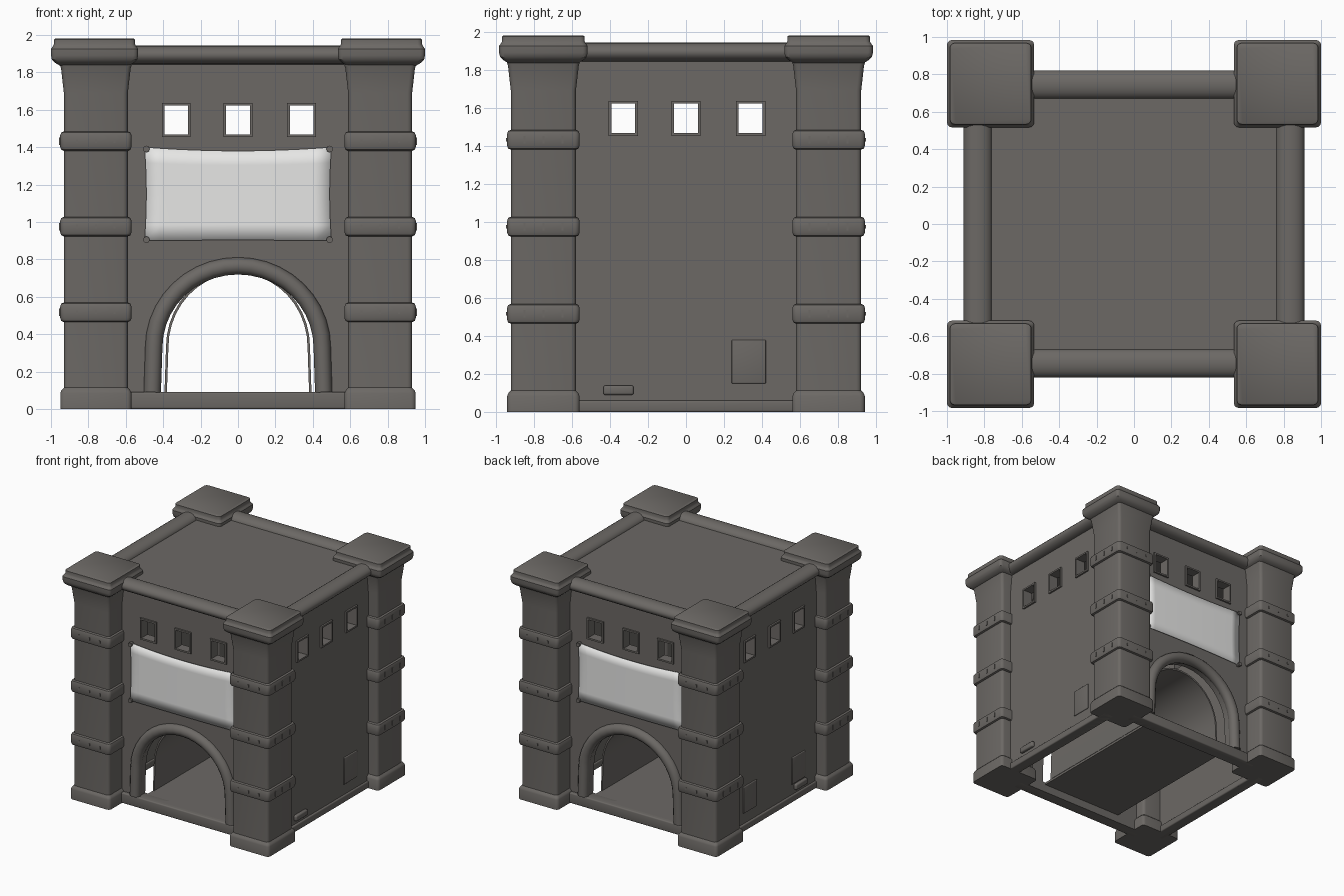
import bpy, bmesh, math
from mathutils import Matrix, Vector

if "Cube" in bpy.data.objects:
    bpy.data.objects.remove(bpy.data.objects["Cube"])


def material(name, rgb):
    m = bpy.data.materials.new(name)
    m.use_nodes = True
    m.diffuse_color = (*rgb, 1)
    bsdf = m.node_tree.nodes["Principled BSDF"]
    bsdf.inputs["Base Color"].default_value = (*rgb, 1)
    bsdf.inputs["Roughness"].default_value = 0.9
    return m


STONE = material("dark_stone", (0.15, 0.14, 0.13))
CLOTH = material("pale_cloth", (0.8, 0.8, 0.79))


def finish(bm, name, mat=STONE, smooth=True):
    bmesh.ops.recalc_face_normals(bm, faces=bm.faces)
    mesh = bpy.data.meshes.new(name)
    bm.to_mesh(mesh)
    bm.free()
    mesh.materials.append(mat)
    ob = bpy.data.objects.new(name, mesh)
    bpy.context.collection.objects.link(ob)
    if smooth:
        select(ob)
        bpy.ops.object.shade_smooth_by_angle(angle=math.radians(35))
    return ob


def select(ob):
    bpy.ops.object.select_all(action="DESELECT")
    ob.select_set(True)
    bpy.context.view_layer.objects.active = ob


def add_box(bm, center, size):
    mat = Matrix.Translation(center) @ Matrix.Diagonal((*size, 1))
    bmesh.ops.create_cube(bm, size=1, matrix=mat)


def box(name, center, size, bevel=0.0):
    bm = bmesh.new()
    add_box(bm, center, size)
    if bevel:
        bmesh.ops.bevel(bm, geom=bm.edges[:], offset=bevel, segments=3, profile=0.5, affect="EDGES")
    return finish(bm, name)


def loft(bm, rings, caps=True):
    """Skin a list of closed rings of points."""
    loops = [[bm.verts.new(p) for p in ring] for ring in rings]
    n = len(loops[0])
    for a, b in zip(loops, loops[1:]):
        for i in range(n):
            j = (i + 1) % n
            bm.faces.new((a[i], a[j], b[j], b[i]))
    if caps:
        bm.faces.new(loops[0])
        bm.faces.new(loops[-1])


def rounded_square(cx, cy, z, half, radius=0.025):
    pts = []
    for q in range(4):
        for k in range(4):
            a = math.pi / 2 * (q + k / 3)
            mid = math.pi / 2 * q + math.pi / 4
            ox = math.copysign(half - radius, math.cos(mid))
            oy = math.copysign(half - radius, math.sin(mid))
            pts.append((cx + ox + radius * math.cos(a), cy + oy + radius * math.sin(a), z))
    return pts


def stack(name, cx, cy, profile):
    bm = bmesh.new()
    loft(bm, [rounded_square(cx, cy, z, h) for z, h in profile])
    return finish(bm, name)


def arch(width, top, bottom=0.09, spring=0.33, steps=20):
    """Arch outline in x, z, from foot to foot."""
    arc = [(width * math.cos(math.pi * i / steps), spring + (top - spring) * math.sin(math.pi * i / steps))
           for i in range(steps + 1)]
    return [(width + 0.008, bottom)] + arc + [(-width - 0.008, bottom)]


def cut(target, cutter):
    mod = target.modifiers.new("cut", "BOOLEAN")
    mod.operation, mod.solver, mod.object = "DIFFERENCE", "EXACT", cutter
    select(target)
    bpy.ops.object.modifier_apply(modifier=mod.name)
    bpy.data.objects.remove(cutter)


WX, WY = 0.84, 0.745          # outer wall planes
WIN_Z = 1.545
SLOTS = (-0.33, 0, 0.34)

# hollow wall shell, open below, with window and gate openings
walls = box("walls", (0, 0, 0.95), (2 * WX, 2 * WY, 1.9))
cut(walls, box("cavity_cutter", (0, 0, 0.85), (2 * WX - 0.15, 2 * WY - 0.15, 2)))
for s in SLOTS:
    cut(walls, box("window_cutter", (s, 0, WIN_Z), (0.13, 3, 0.16)))
    cut(walls, box("window_cutter", (0, s, WIN_Z), (3, 0.13, 0.16)))
bm = bmesh.new()
loft(bm, [[(x, y, z) for x, z in arch(0.41, 0.735)] for y in (-1, 1)])
cut(walls, finish(bm, "gate_cutter"))
select(walls)
bpy.ops.object.shade_smooth_by_angle(angle=math.radians(35))

# window frames on all four walls
bm = bmesh.new()
for s in SLOTS:
    for side in (-1, 1):
        for e in (-1, 1):
            add_box(bm, (s + e * 0.07, side * WY, WIN_Z), (0.014, 0.03, 0.184))
            add_box(bm, (s, side * WY, WIN_Z + e * 0.085), (0.126, 0.03, 0.014))
            add_box(bm, (side * WX, s + e * 0.07, WIN_Z), (0.03, 0.014, 0.184))
            add_box(bm, (side * WX, s, WIN_Z + e * 0.085), (0.03, 0.126, 0.014))
finish(bm, "window_frames", smooth=False)

# vaulted passage running front to back
bm = bmesh.new()
outer, inner = arch(0.385, 0.74), arch(0.372, 0.725)
section = outer + inner[::-1]
loft(bm, [[(x, y, z) for x, z in section] for y in (-0.6, 0.6)])
finish(bm, "passage_vault")
box("passage_floor", (0, 0, 0.08), (0.78, 1.4, 0.02))

for side, label in ((-1, "front"), (1, "back")):
    # rounded moulding round the gate
    bm = bmesh.new()
    path = [Vector((x, side * WY, z)) for x, z in arch(0.45, 0.765)]
    rings = []
    for i, p in enumerate(path):
        t = (path[min(i + 1, len(path) - 1)] - path[max(i - 1, 0)]).normalized()
        across = t.cross(Vector((0, 1, 0)))
        rings.append([p + 0.046 * (across * math.cos(a) + Vector((0, 1, 0)) * math.sin(a))
                      for a in (math.tau * k / 12 for k in range(12))])
    loft(bm, rings)
    finish(bm, label + "_gate_moulding")

    # stretched cloth with drawn-in edges
    bm = bmesh.new()
    bmesh.ops.create_grid(bm, x_segments=12, y_segments=6, size=1)
    for v in bm.verts:
        u, w = v.co.x, v.co.y
        sag = 0.08 if w > 0 else 0.01
        v.co = (0.5 * u * (1 - 0.02 * (1 - w * w)),
                side * (WY + 0.012 + 0.008 * (1 - u * u)),
                1.15 + 0.25 * w * (1 - sag * (1 - u * u)))
    cloth = finish(bm, label + "_banner", CLOTH)
    thick = cloth.modifiers.new("thickness", "SOLIDIFY")
    thick.thickness, thick.offset = 0.006, 0

    # pegs holding the cloth corners
    bm = bmesh.new()
    for sx in (-1, 1):
        for z in (0.905, 1.39):
            pose = Matrix.Translation((sx * 0.49, side * (WY + 0.012), z)) @ Matrix.Rotation(math.pi / 2, 4, "X")
            bmesh.ops.create_cone(bm, cap_ends=True, segments=8, radius1=0.018, radius2=0.018,
                                  depth=0.045, matrix=pose)
    finish(bm, label + "_banner_pegs")

    # sills at the foot of the walls
    box(label + "_sill", (0, side * (WY - 0.02), 0.045), (1.3, 0.1, 0.09), 0.01)
    box(("left" if side > 0 else "right") + "_sill", (side * (WX - 0.035), 0, 0.03), (0.1, 1.3, 0.06), 0.01)

# rounded parapet rails
for side in (-1, 1):
    for name, spot, turn, length in (("cross_rail", (0, side * 0.745, 1.893), "Y", 1.3),
                                     ("side_rail", (side * 0.835, 0, 1.893), "X", 1.3)):
        bm = bmesh.new()
        bmesh.ops.create_cone(bm, cap_ends=True, segments=20, radius1=0.076, radius2=0.076, depth=length,
                              matrix=Matrix.Rotation(math.pi / 2, 4, turn))
        bmesh.ops.scale(bm, vec=(1, 1, 0.66), verts=bm.verts)
        bmesh.ops.translate(bm, vec=spot, verts=bm.verts)
        finish(bm, name)

# corner towers with plinth, three bands and a flared cap
BAND = [(-0.052, 0.172), (-0.046, 0.185), (-0.03, 0.191), (0.03, 0.191), (0.046, 0.185), (0.052, 0.172)]
for sx in (-1, 1):
    for sy in (-1, 1):
        cx, cy = sx * 0.76, sy * 0.75
        stack("tower_shaft", cx, cy, [(0.05, 0.171), (1.69, 0.171), (1.75, 0.178), (1.82, 0.186), (1.87, 0.2)])
        stack("tower_plinth", cx, cy, [(0, 0.19), (0.085, 0.19), (0.1, 0.184), (0.115, 0.17)])
        stack("tower_cap", sx * 0.767, cy, [(1.835, 0.185), (1.852, 0.212), (1.868, 0.228), (1.89, 0.233),
                                            (1.925, 0.233), (1.94, 0.222), (1.95, 0.217), (1.975, 0.217),
                                            (1.98, 0.21)])
        rivets = bmesh.new()
        for z in (0.517, 0.975, 1.432):
            stack("tower_band", cx, cy, [(z + dz, h) for dz, h in BAND])
            for d in (-0.1, 0, 0.1):
                add_box(rivets, (cx + d, cy + sy * 0.19, z), (0.01, 0.012, 0.02))
                add_box(rivets, (cx + sx * 0.19, cy + d, z), (0.012, 0.01, 0.04))
        finish(rivets, "tower_rivets", smooth=False)

# side hatches and vents
for x, y in ((WX, 0.33), (-WX, -0.33), (-WX, 0.33)):
    box("side_hatch", (x, y, 0.265), (0.018, 0.18, 0.23), 0.006)
for s in (-1, 1):
    box("side_vent", (s * WX, -0.355, 0.115), (0.05, 0.16, 0.05), 0.012)
